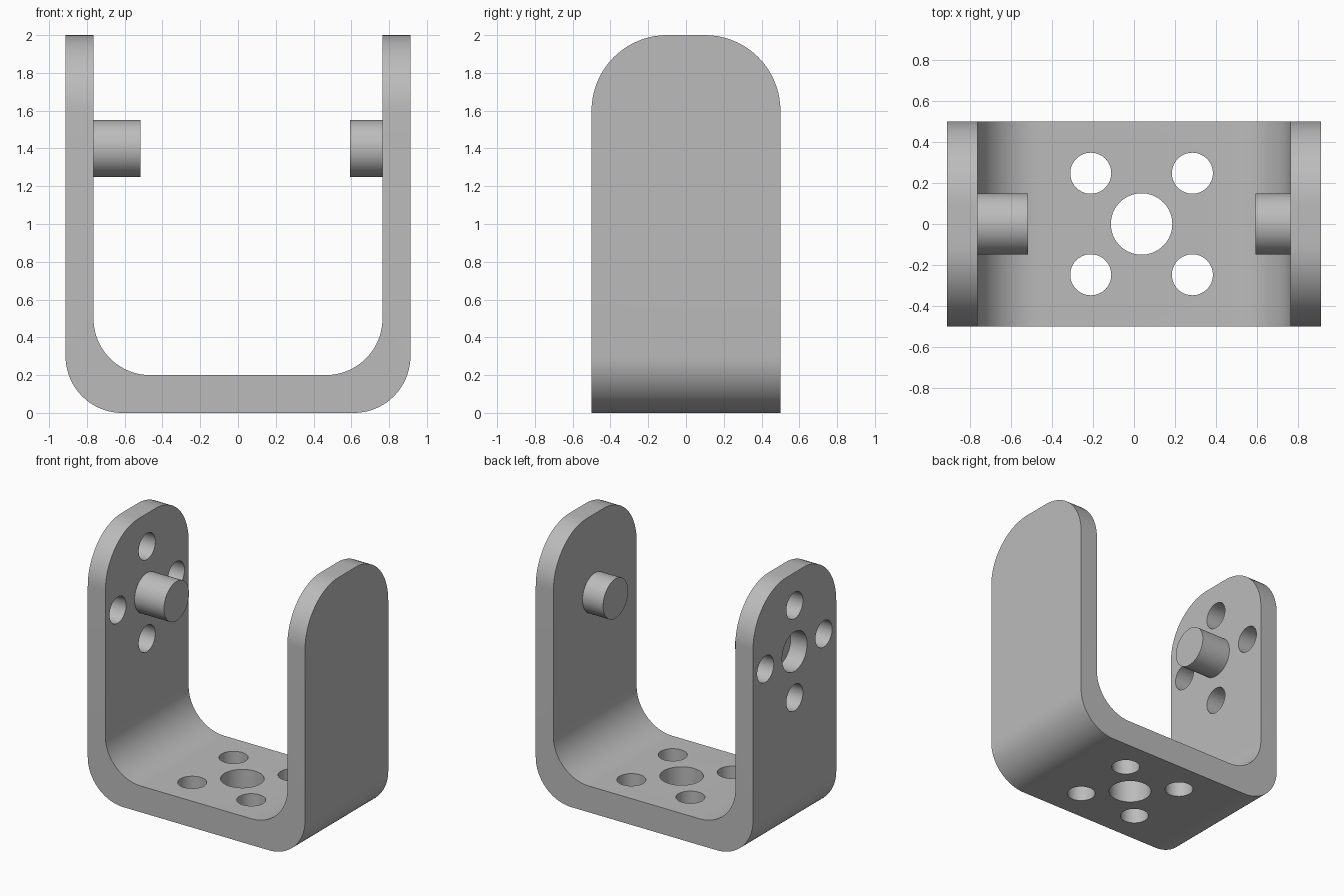
import bpy, bmesh, math
from mathutils import Vector, Matrix

cube = bpy.data.objects.get("Cube")
if cube:
    bpy.data.objects.remove(cube, do_unlink=True)

OUT, INN = 0.913, 0.765      # outer and inner half widths of the bracket
FLOOR, HEIGHT, DEPTH = 0.2, 2.0, 1.0
FILLET, PIN_R, HOLE_R, PIN_Z = 0.3, 0.15, 0.1, 1.4
BASE_X = 0.037               # centre of the base hole pattern

grey = bpy.data.materials.new("plain grey")
grey.use_nodes = True
grey.diffuse_color = (0.5, 0.5, 0.5, 1)
grey.node_tree.nodes["Principled BSDF"].inputs["Base Color"].default_value = (0.5, 0.5, 0.5, 1)


def finish(name, bm):
    bmesh.ops.recalc_face_normals(bm, faces=bm.faces)
    mesh = bpy.data.meshes.new(name)
    bm.to_mesh(mesh)
    bm.free()
    mesh.materials.append(grey)
    obj = bpy.data.objects.new(name, mesh)
    bpy.context.collection.objects.link(obj)
    return obj


def select(obj):
    bpy.ops.object.select_all(action="DESELECT")
    obj.select_set(True)
    bpy.context.view_layer.objects.active = obj


def smooth(obj):
    select(obj)
    bpy.ops.object.shade_smooth_by_angle(angle=math.radians(30))


def rod(name, start, end, radius):
    """Cylinder between two points."""
    start, end = Vector(start), Vector(end)
    axis = end - start
    turn = axis.to_track_quat("Z", "Y").to_matrix().to_4x4()
    bm = bmesh.new()
    bmesh.ops.create_cone(bm, cap_ends=True, segments=64, radius1=radius, radius2=radius,
                          depth=axis.length,
                          matrix=Matrix.Translation((start + end) / 2) @ turn)
    return finish(name, bm)


def corner(half_width, bottom, steps=20):
    """Left lower fillet, from the arm down to the base."""
    cx, cz = half_width - FILLET, bottom + FILLET
    return [(cx + FILLET * math.cos(a), cz - FILLET * math.sin(a))
            for a in (math.pi / 2 * i / steps for i in range(steps + 1))]


def u_half(half_width, bottom):
    """Path down the left arm, over the base and up the right arm."""
    left = [(half_width, HEIGHT)] + corner(half_width, bottom)
    return left + [(-x, z) for x, z in reversed(left)]


# U-shaped bracket, with the top corners of both arms rounded
bm = bmesh.new()
profile = u_half(OUT, 0) + u_half(INN, FLOOR)[::-1]
face = bm.faces.new([bm.verts.new((x, -DEPTH / 2, z)) for x, z in profile])
new = bmesh.ops.extrude_face_region(bm, geom=[face])["geom"]
bmesh.ops.translate(bm, vec=(0, DEPTH, 0),
                    verts=[g for g in new if isinstance(g, bmesh.types.BMVert)])
tops = [e for e in bm.edges
        if all(v.co.z > HEIGHT - 0.01 for v in e.verts)
        and abs(e.verts[0].co.y - e.verts[1].co.y) < 0.01]
bmesh.ops.bevel(bm, geom=tops, offset=0.4, segments=20, profile=0.5, affect="EDGES")
bracket = finish("bracket", bm)

# Holes: base pattern, right arm pattern and the socket behind the right pin
cutters = [rod("base_bore", (BASE_X, 0, -0.1), (BASE_X, 0, 0.3), PIN_R)]
for sx in (-1, 1):
    for sy in (-1, 1):
        x, y = BASE_X + sx * 0.248, sy * 0.248
        cutters.append(rod("base_hole", (x, y, -0.1), (x, y, 0.3), HOLE_R))
for y, z in ((0.35, 0), (-0.35, 0), (0, 0.35), (0, -0.35)):
    cutters.append(rod("arm_hole", (-1, y, PIN_Z + z), (-0.7, y, PIN_Z + z), HOLE_R))
cutters.append(rod("socket", (-1, 0, PIN_Z), (-INN - 0.01, 0, PIN_Z), PIN_R))

for cutter in cutters:
    cutter.hide_render = True
    mod = bracket.modifiers.new("hole", "BOOLEAN")
    mod.operation, mod.solver, mod.object = "DIFFERENCE", "EXACT", cutter
    select(bracket)
    bpy.ops.object.modifier_apply(modifier=mod.name)
    bpy.data.objects.remove(cutter, do_unlink=True)
smooth(bracket)

# Pivot pins on the inside of the arms
smooth(rod("right_pin", (-INN - 0.005, 0, PIN_Z), (-0.517, 0, PIN_Z), PIN_R))
smooth(rod("left_pin", (INN + 0.005, 0, PIN_Z), (0.592, 0, PIN_Z), PIN_R))
